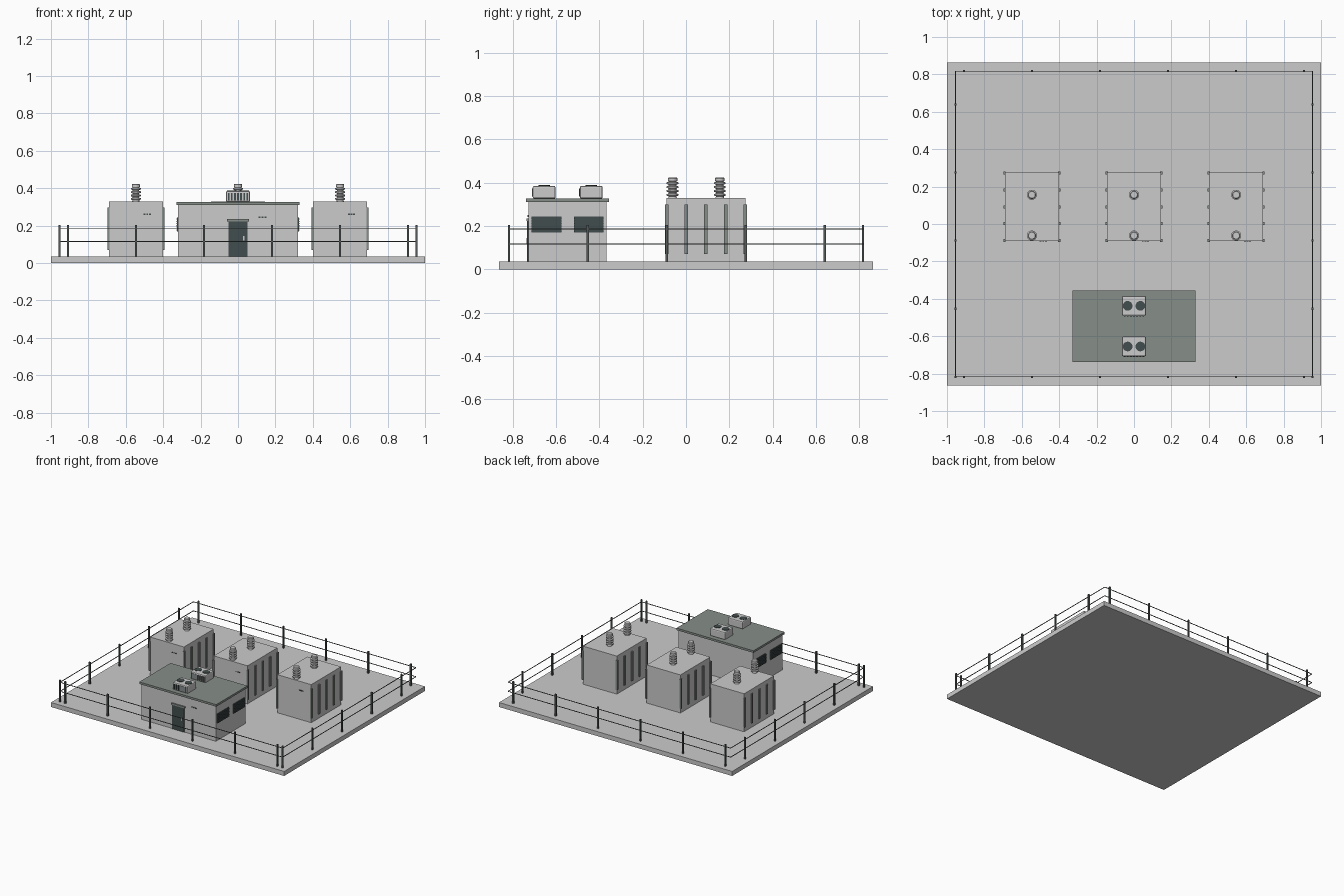
import bpy, bmesh, math
from mathutils import Matrix

if "Cube" in bpy.data.objects:
    bpy.data.objects.remove(bpy.data.objects["Cube"])

def mat(name, c):
    m = bpy.data.materials.new(name)
    m.diffuse_color = (*c, 1)
    m.use_nodes = True
    m.node_tree.nodes["Principled BSDF"].inputs["Base Color"].default_value = m.diffuse_color
    return m

GREY = mat("light_grey", (0.60, 0.60, 0.60))
ROOF = mat("green_grey", (0.24, 0.27, 0.25))
DARK = mat("dark_slate", (0.055, 0.075, 0.075))
POST = mat("fence_steel", (0.09, 0.10, 0.10))

def finish(name, bm, m):
    me = bpy.data.meshes.new(name)
    bm.to_mesh(me)
    bm.free()
    me.materials.append(m)
    ob = bpy.data.objects.new(name, me)
    bpy.context.collection.objects.link(ob)
    return ob

def boxes(name, m, spans, bevel=0):
    """One object from boxes given as (x0, x1, y0, y1, z0, z1)."""
    bm = bmesh.new()
    for x0, x1, y0, y1, z0, z1 in spans:
        M = Matrix.Translation(((x0+x1)/2, (y0+y1)/2, (z0+z1)/2)) @ \
            Matrix.Diagonal((x1-x0, y1-y0, z1-z0, 1))
        bmesh.ops.create_cube(bm, size=1, matrix=M)
    if bevel:
        bmesh.ops.bevel(bm, geom=bm.edges[:], offset=bevel, segments=2,
                        profile=0.5, affect='EDGES')
    return finish(name, bm, m)

def lathe(name, m, profile, x, y, n=20):
    """Closed turned solid from (radius, z) points."""
    bm = bmesh.new()
    rings = [[bm.verts.new((x + r*math.cos(2*math.pi*i/n),
                            y + r*math.sin(2*math.pi*i/n), z)) for i in range(n)]
             for r, z in profile]
    for a, b in zip(rings, rings[1:]):
        for i in range(n):
            j = (i+1) % n
            bm.faces.new((a[i], a[j], b[j], b[i]))
    bm.faces.new(rings[0][::-1])
    bm.faces.new(rings[-1])
    return finish(name, bm, m)

G = 0.035  # top of the slab
boxes("concrete_slab", GREY, [(-1, 1, -0.863, 0.863, 0, G)])

# Transformers with cooling fins, bushings and a small front plate
bushing = [(0.021, 0.325)]
for k in range(4):
    z = 0.340 + k*0.018
    bushing += [(0.018, z-0.003), (0.027, z), (0.027, z+0.007), (0.018, z+0.010)]
bushing += [(0.018, 0.406), (0.022, 0.408), (0.022, 0.420), (0.018, 0.424)]
for cx in (-0.546, 0, 0.546):
    boxes("transformer_tank", GREY, [(cx-0.145, cx+0.145, -0.09, 0.275, G, 0.33)])
    fins = []
    for k in range(5):
        y = -0.089 + k*0.0905
        for s in (-1, 1):
            a, b = sorted((cx + s*0.140, cx + s*0.153))
            fins.append((a, b, y-0.008, y+0.008, 0.07, 0.298))
    boxes("cooling_fins", ROOF, fins)
    for y in (-0.062, 0.156):
        lathe("bushing", GREY, bushing, cx, y)
    boxes("tank_slots", DARK, [(cx+0.042+k*0.014, cx+0.052+k*0.014, -0.093, -0.088, 0.258, 0.264)
                               for k in range(3)])

# Control house
boxes("house_walls", GREY, [(-0.32, 0.32, -0.728, -0.366, G, 0.312)])
boxes("house_roof", ROOF, [(-0.33, 0.33, -0.738, -0.355, 0.310, 0.326)])
boxes("door", DARK, [(-0.052, 0.052, -0.733, -0.72, G, 0.222)])
boxes("door_canopy", ROOF, [(-0.058, 0.058, -0.737, -0.72, 0.222, 0.235)])
boxes("door_handle", GREY, [(0.028, 0.036, -0.737, -0.73, 0.12, 0.145)])
boxes("wall_slots", DARK, [(0.11+k*0.016, 0.121+k*0.016, -0.731, -0.725, 0.242, 0.25)
                           for k in range(3)])

# Side louvres
back, slats = [], []
for s in (-1, 1):
    for y0, y1 in ((-0.713, -0.575), (-0.516, -0.38)):
        a, b = sorted((s*0.31, s*0.325))
        back.append((a, b, y0, y1, 0.17, 0.243))
        a, b = sorted((s*0.324, s*0.329))
        for k in range(6):
            z = 0.173 + k*0.0118
            slats.append((a, b, y0, y1, z, z+0.006))
boxes("louvre_panels", DARK, back)
boxes("louvre_slats", DARK, slats)

# Rooftop cooling units
for cy in (-0.655, -0.4375):
    boxes("cooling_unit", GREY, [(-0.065, 0.065, cy-0.053, cy+0.053, 0.326, 0.385)], 0.008)
    boxes("unit_grille", DARK, [(-0.054+k*0.0165, -0.045+k*0.0165, cy-0.056, cy-0.052, 0.335, 0.374)
                                for k in range(7)])
    for x in (-0.034, 0.034):
        lathe("unit_fan", DARK, [(0.026, 0.384), (0.026, 0.388)], x, cy)

# Perimeter fence
P, F, S = 0.0055, 0.817, 0.955
spots = [(x, y) for y in (-F, F) for x in (-0.91, -0.546, -0.182, 0.182, 0.546, 0.91)]
spots += [(x, y) for x in (-S, S) for y in (-F, -0.453, -0.089, 0.275, 0.64)]
boxes("fence_posts", POST, [(x-P, x+P, y-P, y+P, G, 0.204) for x, y in spots])
R = 0.002
rails = []
for z in (0.116, 0.186):
    for s in (-1, 1):
        rails.append((-S, S, s*F-R, s*F+R, z-R, z+R))
        rails.append((s*S-R, s*S+R, -F, F, z-R, z+R))
boxes("fence_rails", POST, rails)
